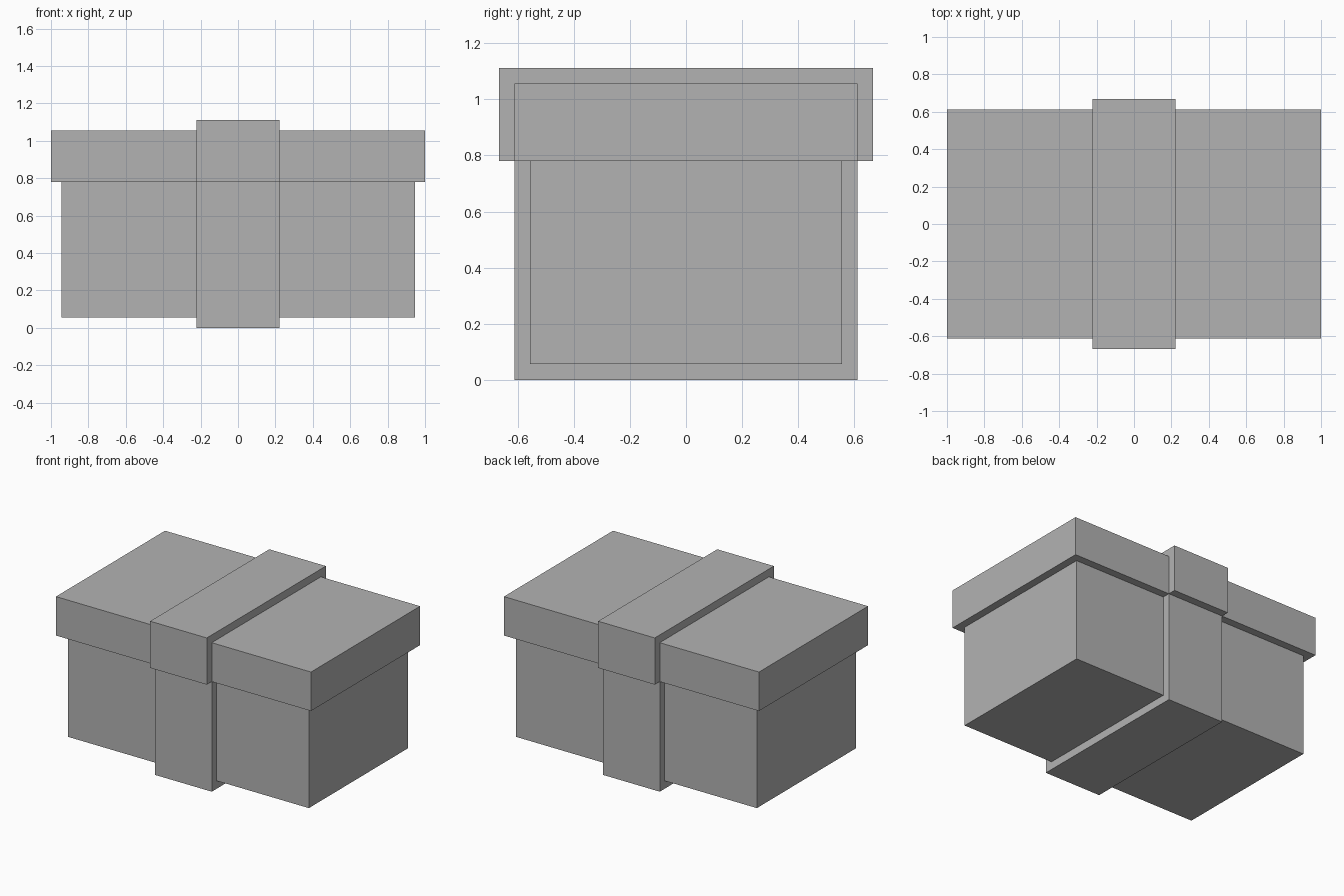
import bpy
from mathutils import Vector

# Remove the default object
cube = bpy.data.objects.get("Cube")
if cube:
    bpy.data.objects.remove(cube, do_unlink=True)

# Single flat colour
grey = bpy.data.materials.new("light_grey")
grey.use_nodes = True
colour = (0.45, 0.45, 0.45, 1)
grey.diffuse_color = colour
grey.node_tree.nodes["Principled BSDF"].inputs["Base Color"].default_value = colour


def box(name, half_x, half_y, bottom, top):
    """Flat-sided box centred on x and y, between two heights."""
    bpy.ops.mesh.primitive_cube_add(size=2)
    obj = bpy.context.object
    obj.name = obj.data.name = name
    size = Vector((half_x, half_y, (top - bottom) / 2))
    for v in obj.data.vertices:
        v.co = v.co * size
    obj.location.z = (bottom + top) / 2
    obj.data.materials.append(grey)
    return obj


RIM = 0.78          # height where lid meets box
RIBBON = 0.222      # half width of the ribbon

# Box and its overhanging lid
box("box_body", 0.945, 0.556, 0.056, RIM)
box("box_lid", 1.0, 0.611, RIM, 1.056)

# Raised ribbon wrapped round each of them
box("body_ribbon", RIBBON, 0.611, 0, RIM)
box("lid_ribbon", RIBBON, 0.667, RIM, 1.111)
